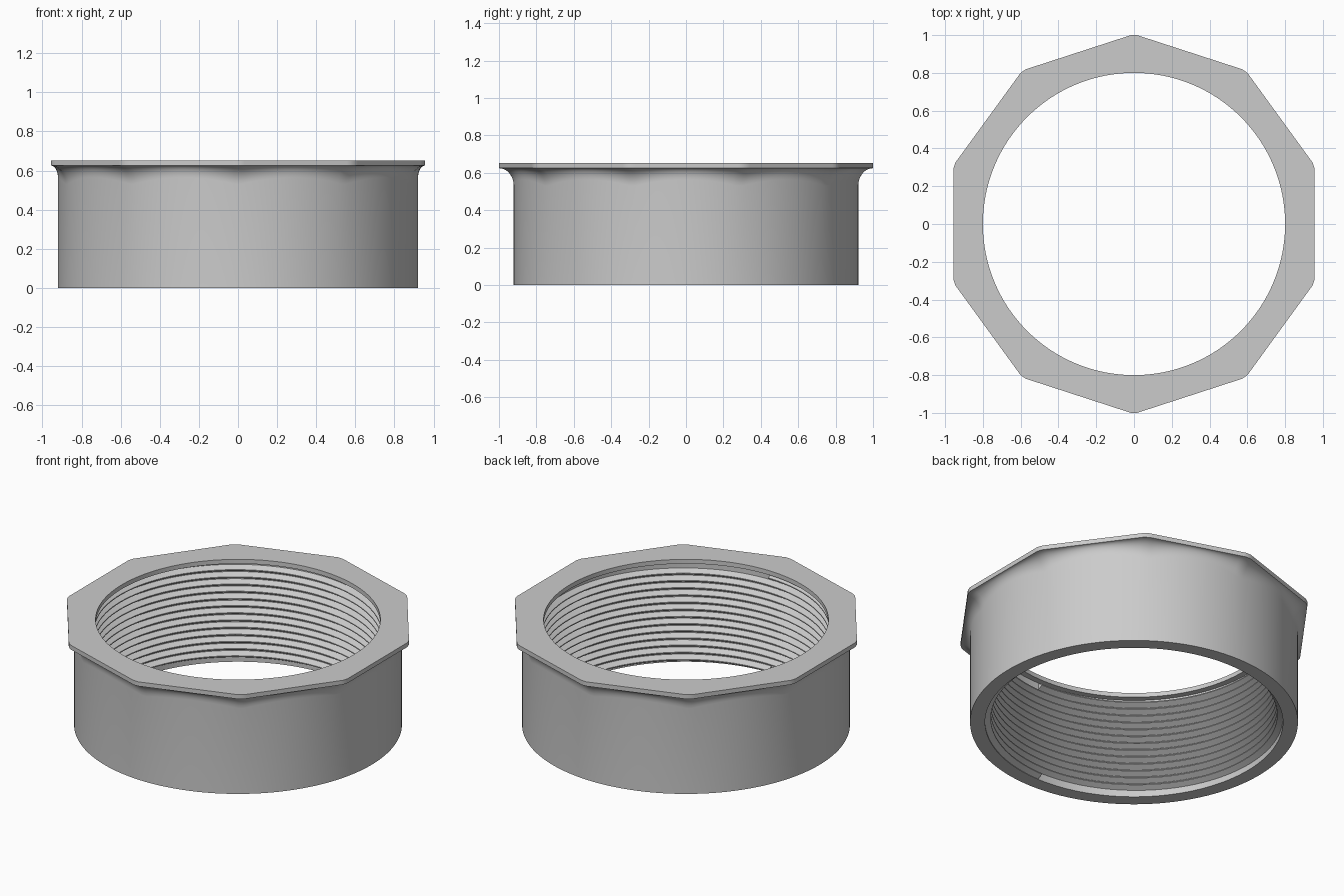
import bpy
import bmesh
import math

cube = bpy.data.objects.get("Cube")
if cube:
    bpy.data.objects.remove(cube)

HEIGHT = 0.652
FLANGE_Z = 0.625
BODY_R = 0.921
BORE_R = 0.837
LIP_R = 0.8
APOTHEM = 0.956

grey = bpy.data.materials.new("plain_grey")
grey.use_nodes = True
colour = (0.6, 0.6, 0.6, 1)
grey.diffuse_color = colour
grey.node_tree.nodes["Principled BSDF"].inputs["Base Color"].default_value = colour


def skin(name, sections, close_path):
    """Join closed cross-sections in order; cap the ends of an open path."""
    bm = bmesh.new()
    rings = [[bm.verts.new(p) for p in s] for s in sections]
    pairs = list(zip(rings, rings[1:]))
    if close_path:
        pairs.append((rings[-1], rings[0]))
    else:
        bm.faces.new(rings[0])
        bm.faces.new(rings[-1])
    for a, b in pairs:
        for i in range(len(a)):
            j = (i + 1) % len(a)
            bm.faces.new((a[i], a[j], b[j], b[i]))
    bmesh.ops.recalc_face_normals(bm, faces=bm.faces)
    mesh = bpy.data.meshes.new(name)
    bm.to_mesh(mesh)
    bm.free()
    mesh.materials.append(grey)
    ob = bpy.data.objects.new(name, mesh)
    bpy.context.collection.objects.link(ob)
    bpy.ops.object.select_all(action="DESELECT")
    ob.select_set(True)
    bpy.context.view_layer.objects.active = ob
    bpy.ops.object.shade_smooth_by_angle(angle=math.radians(25))
    return ob


def around(angle, profile):
    return [(r * math.cos(angle), r * math.sin(angle), z) for r, z in profile]


def flange_radius(degrees):
    """Ten-sided outline with its corners trimmed by a unit circle."""
    off = (degrees + 18) % 36 - 18
    return min(1.0, APOTHEM / math.cos(math.radians(off)))


def collar_profile(degrees, steps=8):
    rim = flange_radius(degrees)
    reach = rim - BODY_R
    drop = 0.035 + 0.75 * reach
    flare = []
    for k in range(steps + 1):
        t = k / steps * math.pi / 2
        flare.append((rim - reach * math.cos(t),
                      FLANGE_Z - drop + drop * math.sin(t)))
    return ([(BORE_R, 0), (BODY_R, 0)] + flare +
            [(rim, HEIGHT), (LIP_R, HEIGHT), (LIP_R, FLANGE_Z), (BORE_R, FLANGE_Z)])


# Collar: round body flaring into the ten-sided flange, with an inner lip
skin("threaded_collar",
     [around(math.radians(d), collar_profile(d)) for d in range(360)], True)

# Internal thread: a right-handed V rib with blunt ends at the front
TURNS, PITCH, STEPS = 13, 0.0445, 120
CREST_R, CREST, ROOT = 0.805, 0.003, 0.0205
sections = []
for i in range(TURNS * STEPS + 1):
    turn = i / STEPS
    z = 0.0225 + PITCH * turn
    rib = [(BORE_R + 0.004, z - ROOT), (BORE_R, z - ROOT), (CREST_R, z - CREST),
           (CREST_R, z + CREST), (BORE_R, z + ROOT), (BORE_R + 0.004, z + ROOT)]
    sections.append(around(2 * math.pi * turn - math.pi / 2, rib))
skin("internal_thread", sections, False)
